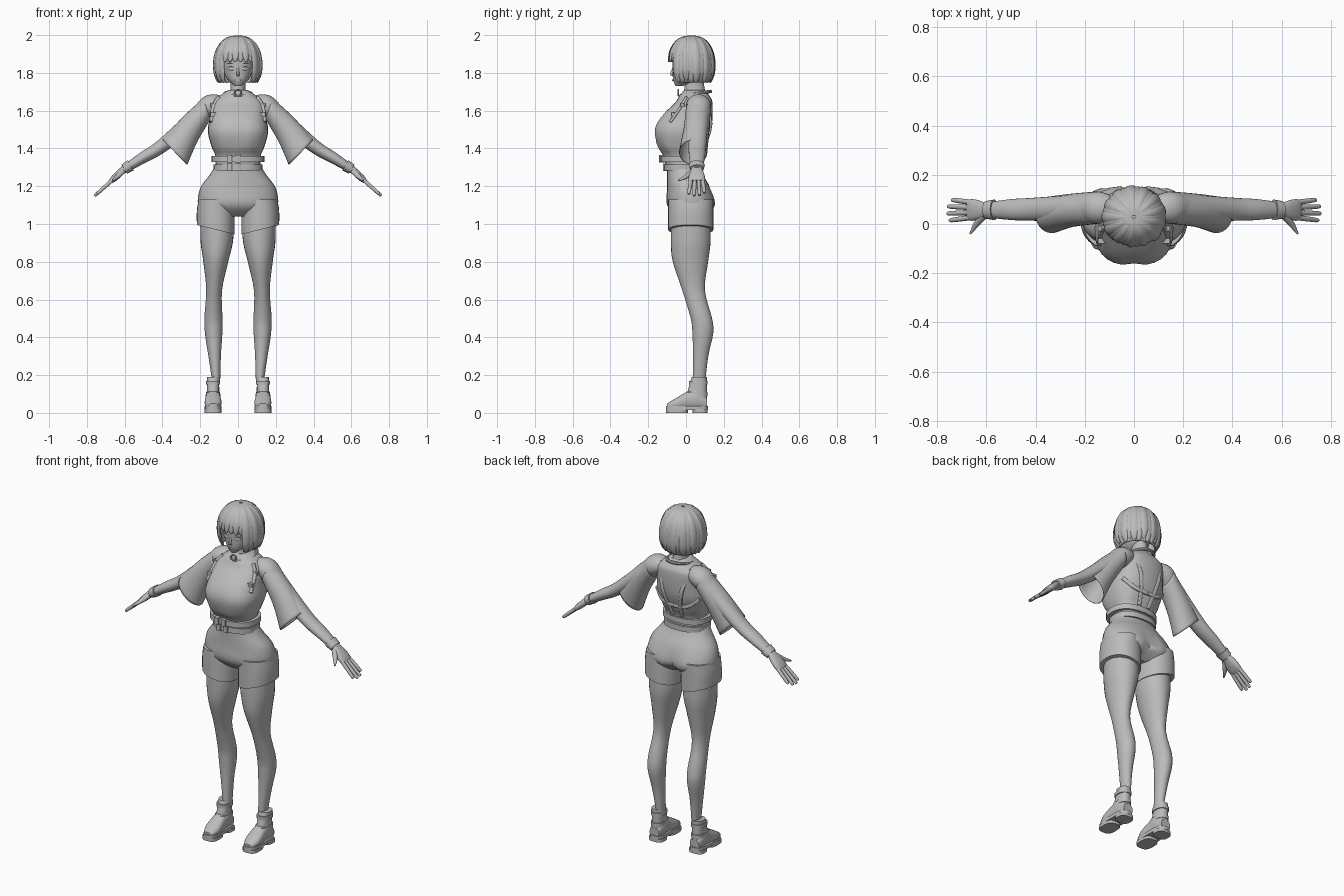
import bpy, bmesh, math
from mathutils import Vector

cube = bpy.data.objects.get("Cube")
if cube:
    bpy.data.objects.remove(cube, do_unlink=True)

grey = bpy.data.materials.new("plain_grey")
grey.use_nodes = True
grey.diffuse_color = (.5, .5, .5, 1)
grey.node_tree.nodes["Principled BSDF"].inputs["Base Color"].default_value = grey.diffuse_color
made = []
ACROSS, FORWARD, UP = Vector((1, 0, 0)), Vector((0, 1, 0)), Vector((0, 0, 1))


def smooth_rows(rows, steps):
    """Catmull-Rom interpolation of rows of numbers."""
    vectors = [Vector(row) for row in rows]
    padded = [vectors[0]] + vectors + [vectors[-1]]
    result = []
    for a, b, c, d in zip(padded, padded[1:], padded[2:], padded[3:]):
        for step in range(steps):
            t = step / steps
            bend = (a * 2 - b * 5 + c * 4 - d) * t + (b * 3 - a - c * 3 + d) * t * t
            result.append(b + ((c - a) + bend) * t / 2)
    return result + [vectors[-1]]


def ring(centre, u, v, power=2, sides=28, start=0, sweep=math.tau):
    """Superellipse, or an open arc of one."""
    gaps = sides if sweep == math.tau else sides - 1
    points = []
    for i in range(sides):
        angle = start + sweep * i / gaps
        x, y = math.cos(angle), math.sin(angle)
        points.append(Vector(centre) + u * math.copysign(abs(x) ** (2 / power), x)
                      + v * math.copysign(abs(y) ** (2 / power), y))
    return points


def loft(name, rings, closed=True, caps=True, mirror=False, thickness=0, shape=None):
    bm = bmesh.new()
    loops = [[bm.verts.new(point) for point in points] for points in rings]
    count = len(loops[0])
    for low, high in zip(loops, loops[1:]):
        for i in range(count if closed else count - 1):
            j = (i + 1) % count
            bm.faces.new((low[i], low[j], high[j], high[i]))
    if caps:
        bm.faces.new(loops[0])
        bm.faces.new(loops[-1])
    if shape:
        for vert in bm.verts:
            shape(vert.co)
    bmesh.ops.recalc_face_normals(bm, faces=bm.faces)
    mesh = bpy.data.meshes.new(name)
    bm.to_mesh(mesh)
    bm.free()
    mesh.materials.append(grey)
    part = bpy.data.objects.new(name, mesh)
    bpy.context.collection.objects.link(part)
    if thickness:
        part.modifiers.new("thickness", 'SOLIDIFY').thickness = thickness
    if mirror:
        part.modifiers.new("mirror", 'MIRROR').use_mirror_merge = False
    made.append(part)


def body(name, rows, middle=0, power=2, steps=4, **options):
    """Upright form; rows are height, half width, front and back."""
    loft(name, [ring((middle, (front + back) / 2, z), ACROSS * w, FORWARD * (back - front) / 2, power)
                for z, w, front, back in smooth_rows(rows, steps)], **options)


def block(name, rows, bottom, top, **options):
    """Straight-sided form between two heights."""
    body(name, [(bottom, *rows), (top, *rows)], steps=1, **options)


def tube(name, rows, side=FORWARD, power=2, steps=4, sides=16, **options):
    """Form along a path; rows are position, half width and half depth."""
    path = smooth_rows([(*place, w, d) for place, w, d in rows], steps)
    rings = []
    for i, (x, y, z, w, d) in enumerate(path):
        ahead = (path[min(i + 1, len(path) - 1)] - path[max(i - 1, 0)])[:3]
        along = Vector(ahead).normalized()
        wide = (side - along * side.dot(along)).normalized()
        rings.append(ring((x, y, z), wide * w, along.cross(wide) * d, power, sides))
    loft(name, rings, **options)


def hoop(name, centre, u, v, radius):
    """Round cord following an ellipse."""
    points = ring(centre, u, v)
    tube(name, [(p, radius, radius) for p in points + points[:1]], u.cross(v), steps=1, sides=8)


# Torso with a loose blouse
torso = [(1.71, .05, -.01, .1), (1.67, .11, -.04, .13), (1.64, .14, -.06, .14), (1.56, .15, -.14, .14),
         (1.49, .16, -.17, .13), (1.41, .14, -.15, .1), (1.36, .12, -.12, .08), (1.28, .12, -.1, .08)]


def drape(co):
    """Dip between the breasts and gathers above the belt."""
    if co.y < 0 and abs(co.z - 1.5) < .1:
        co.y += .01 * math.exp(-abs(co.x) * 40) * math.cos((co.z - 1.5) * 15)
    if abs(co.z - 1.4) < .04:
        co.y += .004 * math.sin(co.x * 90)


body("blouse_torso", torso, power=2.5, shape=drape)


def on_torso(x, z, facing):
    """Point on the front (-1) or back (1) of the torso."""
    _, w, front, back = min(smooth_rows(torso, 8), key=lambda row: abs(row[0] - z))
    bulge = (1 - min(1, abs(x) / w) ** 2.5) ** .4
    return x, (front + back + facing * (back - front) * bulge) / 2, z


# Harness straps and buckles
for name, facing, side, path in (
        ("front_straps", -1, ACROSS, ((.1, 1.67), (.13, 1.62), (.14, 1.54))),
        ("back_straps", 1, ACROSS, ((.1, 1.67), (.06, 1.53), (.03, 1.37))),
        ("back_cross_strap", 1, UP, ((0, 1.44), (.08, 1.45), (.14, 1.5)))):
    tube(name, [(on_torso(x, z, facing), .011, .008) for x, z in path], side, 4, mirror=True)
for z in (1.58, 1.63):
    y = on_torso(.13, z, -1)[1]
    block("strap_buckles", (.016, y - .01, y + .01), z - .01, z + .01, middle=.13, power=6, mirror=True)

# Neck, collar and choker ring
body("neck", [(1.66, .06, -.02, .11), (1.71, .04, -.01, .1), (1.77, .04, 0, .09)])
hoop("collar", (0, .05, 1.69), ACROSS * .07, FORWARD * .08 + UP * .012, .009)
hoop("choker_ring", (0, -.04, 1.695), ACROSS * .017, UP * .017, .004)

# Belts, each with a pair of buckles
for name, z, w, front in (("upper_belt", 1.345, .14, -.135), ("lower_belt", 1.3, .13, -.115)):
    block(name, (w, front, .09), z - .016, z + .016, power=2.4)
    for x in (-.045, 0):
        block(name + "_buckle", (.014, front - .008, front + .02), z - .02, z + .02, middle=x, power=6)


# Shorts
def cleft(co):
    if co.y > .08 and co.z < 1.2:
        co.y -= .03 * math.exp(-abs(co.x) * 40) * min(1, (1.2 - co.z) * 12)


body("shorts_seat", [(1.31, .12, -.1, .07), (1.26, .15, -.1, .09), (1.19, .2, -.1, .13),
                     (1.1, .21, -.1, .16), (1.04, .15, -.04, .1)], power=2.2, shape=cleft)
loft("shorts_legs", [ring((.118, .025, z), ACROSS * w + UP * slant, FORWARD * .12, 2.2)
                     for z, w, slant in smooth_rows([(1.13, .09, 0), (1.06, .1, .01), (.97, .1, .025)], 4)],
     mirror=True)


# Legs, bowed slightly outwards at the calf
def bow(co):
    co.x += .01 * math.cos(co.z * 6 - 3)


body("legs", [(1, .09, -.08, .13), (.9, .085, -.08, .13), (.8, .066, -.07, .117), (.65, .042, -.02, .1),
              (.5, .048, .025, .138), (.42, .046, .034, .144), (.3, .033, .037, .118), (.15, .02, .035, .1)],
     middle=.12, shape=bow, mirror=True)

# Boots
boot = dict(middle=.132, mirror=True)
body("boot_shafts", [(.06, .037, 0, .11), (.12, .033, .01, .11), (.19, .033, .03, .11)], power=2.4, **boot)
loft("boot_feet", [ring((.132, y, top / 2 + .01), ACROSS * w, UP * (top / 2 - .01), 2.5)
                   for y, top, w in smooth_rows([(.11, .08, .03), (.06, .13, .04), (.02, .12, .04),
                                                 (-.05, .08, .044), (-.1, .05, .025)], 4)], mirror=True)
for name, bottom, front, back in (("boot_welts", .016, -.107, .117), ("boot_heels", 0, .035, .115),
                                  ("boot_soles", 0, -.105, .01)):
    block(name, (.045, front, back), bottom, bottom + .02, power=3, **boot)
for z, front in ((.09, 0), (.15, .015)):
    block("boot_straps", (.038, front, .114), z, z + .02, power=2.4, **boot)

# Arms, flared sleeves and cuffs
shoulder, elbow, wrist = Vector((.145, .066, 1.627)), Vector((.4, .06, 1.415)), Vector((.61, .057, 1.285))
tube("arms", [((.09, .065, 1.635), .05, .045), (shoulder, .066, .058), (shoulder.lerp(elbow, .25), .058, .05),
              (elbow, .047, .036), (elbow.lerp(wrist, .5), .042, .03), (wrist, .028, .02)],
     sides=24, mirror=True)
loft("sleeves", [ring(row[:3], FORWARD * row[3], ACROSS * row[4] + UP * row[5]) for row in smooth_rows(
    [(.165, .065, 1.61, .066, .02, .055), (.255, .055, 1.5, .068, .04, .064),
     (.334, .038, 1.38, .075, .066, .066)], 6)], caps=False, thickness=.004, mirror=True)
tube("cuffs", [(elbow.lerp(wrist, .8), .042, .031), (elbow.lerp(wrist, .96), .036, .028)],
     steps=1, sides=24, mirror=True)

# Hands
knuckles = Vector((.668, .057, 1.23))
tube("palms", [(wrist.lerp(knuckles, t), w, d) for t, w, d in
               ((-.2, .024, .017), (.3, .038, .019), (.8, .044, .017), (1.1, .04, .012))], power=2.5, mirror=True)
for finger, reach in zip((-1.5, -.5, .5, 1.5), (.9, 1, .97, .8)):
    base = knuckles + FORWARD * finger * .021
    tip = base + Vector((.09, finger * .008, -.08)) * reach
    tube("fingers", [(base.lerp(tip, t), r, r) for t, r in ((0, .011), (.9, .009), (1, .003))],
         sides=10, mirror=True)
tube("thumbs", [((.61, .035, 1.28), .016, .014), ((.64, 0, 1.25), .013, .012), ((.665, -.04, 1.23), .004, .004)],
     ACROSS, sides=10, mirror=True)

# Head and facial features
body("head", [(1.73, .015, -.055, -.02), (1.76, .052, -.067, .07), (1.8, .074, -.07, .1),
              (1.88, .09, -.072, .13), (1.93, .08, -.055, .12)], power=2.2)
tube("nose", [((0, -.064, 1.83), .006, .006), ((0, -.077, 1.795), .007, .007), ((0, -.066, 1.785), .008, .004)],
     ACROSS, sides=10)
block("lips", (.016, -.073, -.05), 1.758, 1.766)
for name, z, height in (("eyes", 1.822, .011), ("upper_lashes", 1.835, .003), ("brows", 1.853, .003)):
    tube(name, [((.015, -.068, z), .002, .002), ((.035, -.063, z), height, .005), ((.057, -.052, z), .002, .002)],
         UP, sides=10, mirror=True)

# Bobbed hair: a domed shell under overlapping locks
dome = [(1.84 + .152 * math.sin(t), math.cos(t) ** .8) for t in [1.54 - i * .095 for i in range(24)]]


def shell(low, high, **arc):
    return [ring((0, .028, z), ACROSS * .119 * wide, FORWARD * .116 * wide, sides=36, **arc)
            for z, wide in dome if low < z < high]


loft("hair_cap", shell(1.86, 2))
loft("hair_curtain", shell(1.74, 1.9, start=-.84, sweep=math.pi + 1.68), closed=False, caps=False, thickness=.006)
locks = 26
for i in range(locks):
    angle = (i + .5) / locks * math.tau
    outward = Vector((math.sin(angle) * .119, -math.cos(angle) * .116, 0)) * (1 + .03 * (i % 2))
    end = 1.85 if math.cos(angle) > .8 else 1.73 + .014 * (i % 3)
    path = [(z, wide) for z, wide in dome if z >= end]
    rows = []
    for j, (z, wide) in enumerate(path):
        taper = min(1, (len(path) - 1 - j) / 4) ** .6
        half = .004 + .02 * min(1, wide + .1) * taper
        rows.append((outward * wide + Vector((0, .028, z)), half, .003 + half * .3))
    tube("hair_lock", rows, UP.cross(outward), steps=1, sides=8)

# Smooth shading with crisp edges
bpy.ops.object.select_all(action='DESELECT')
for part in made:
    part.select_set(True)
bpy.context.view_layer.objects.active = made[0]
bpy.ops.object.shade_smooth_by_angle(angle=math.radians(40))
